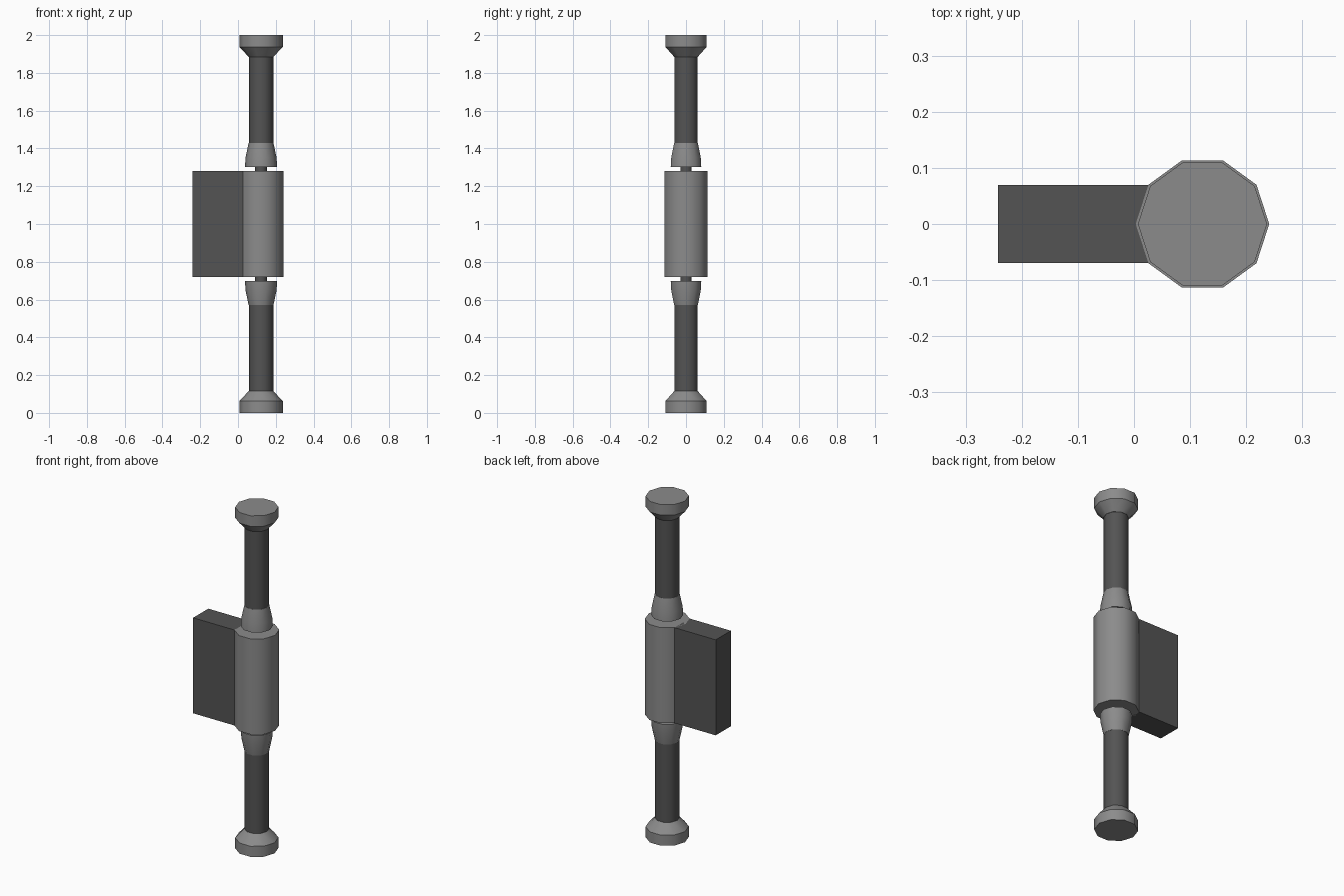
import bpy, bmesh, math
from mathutils import Vector

old = bpy.data.objects.get("Cube")
if old:
    bpy.data.objects.remove(old, do_unlink=True)

AXIS_X = 0.122   # centre of the round column
MID = 1.0        # height of the mirror plane
BODY_R = 0.119
SIDES = 10


def material(name, value):
    mat = bpy.data.materials.new(name)
    colour = (value, value, value, 1)
    mat.use_nodes = True
    mat.diffuse_color = colour
    node = next(n for n in mat.node_tree.nodes if n.type == 'BSDF_PRINCIPLED')
    node.inputs["Base Color"].default_value = colour
    return mat


light = material("light grey", 0.26)
dark = material("dark grey", 0.088)


def finish(name, bm, mat):
    bmesh.ops.recalc_face_normals(bm, faces=bm.faces)
    mesh = bpy.data.meshes.new(name)
    bm.to_mesh(mesh)
    bm.free()
    mesh.materials.append(mat)
    obj = bpy.data.objects.new(name, mesh)
    bpy.context.collection.objects.link(obj)
    bpy.ops.object.select_all(action='DESELECT')
    obj.select_set(True)
    bpy.context.view_layer.objects.active = obj
    bpy.ops.object.shade_smooth_by_angle(angle=math.radians(40))
    return obj


def turned(name, profile, mat, flip=1):
    """Ten-sided closed solid from (radius, offset from the middle) pairs."""
    bm = bmesh.new()
    rings = []
    for radius, offset in profile:
        angles = [math.tau * i / SIDES for i in range(SIDES)]
        rings.append([bm.verts.new((AXIS_X + radius * math.cos(a),
                                    radius * math.sin(a),
                                    MID + flip * offset)) for a in angles])
    for low, high in zip(rings, rings[1:]):
        for i in range(SIDES):
            j = (i + 1) % SIDES
            bm.faces.new((low[i], low[j], high[j], high[i]))
    bm.faces.new(rings[0])
    bm.faces.new(rings[-1])
    return finish(name, bm, mat)


# Central barrel
turned("barrel", [(BODY_R, -0.28), (BODY_R, 0.28)], light)

# Side block, flush with the barrel's facets
bm = bmesh.new()
bmesh.ops.create_cube(bm, size=1)
left, right = -0.242, AXIS_X - BODY_R * math.cos(math.pi / 5)
half_depth = BODY_R * math.sin(math.pi / 5)
bmesh.ops.scale(bm, verts=bm.verts, vec=(right - left, 2 * half_depth, 0.56))
bmesh.ops.translate(bm, verts=bm.verts, vec=Vector(((left + right) / 2, 0, MID)))
finish("side_block", bm, dark)

# Pin, collar, tube and end cap, mirrored above and below the barrel
for prefix, flip in (("upper", 1), ("lower", -1)):
    turned(prefix + "_pin", [(0.032, 0.27), (0.032, 0.31)], dark, flip)
    turned(prefix + "_collar", [(0.085, 0.302), (0.082, 0.352), (0.066, 0.428)], light, flip)
    turned(prefix + "_tube", [(0.065, 0.425), (0.065, 0.89)], dark, flip)
    turned(prefix + "_end_cap", [(0.066, 0.885), (0.115, 0.938), (0.115, 1.0)], light, flip)
